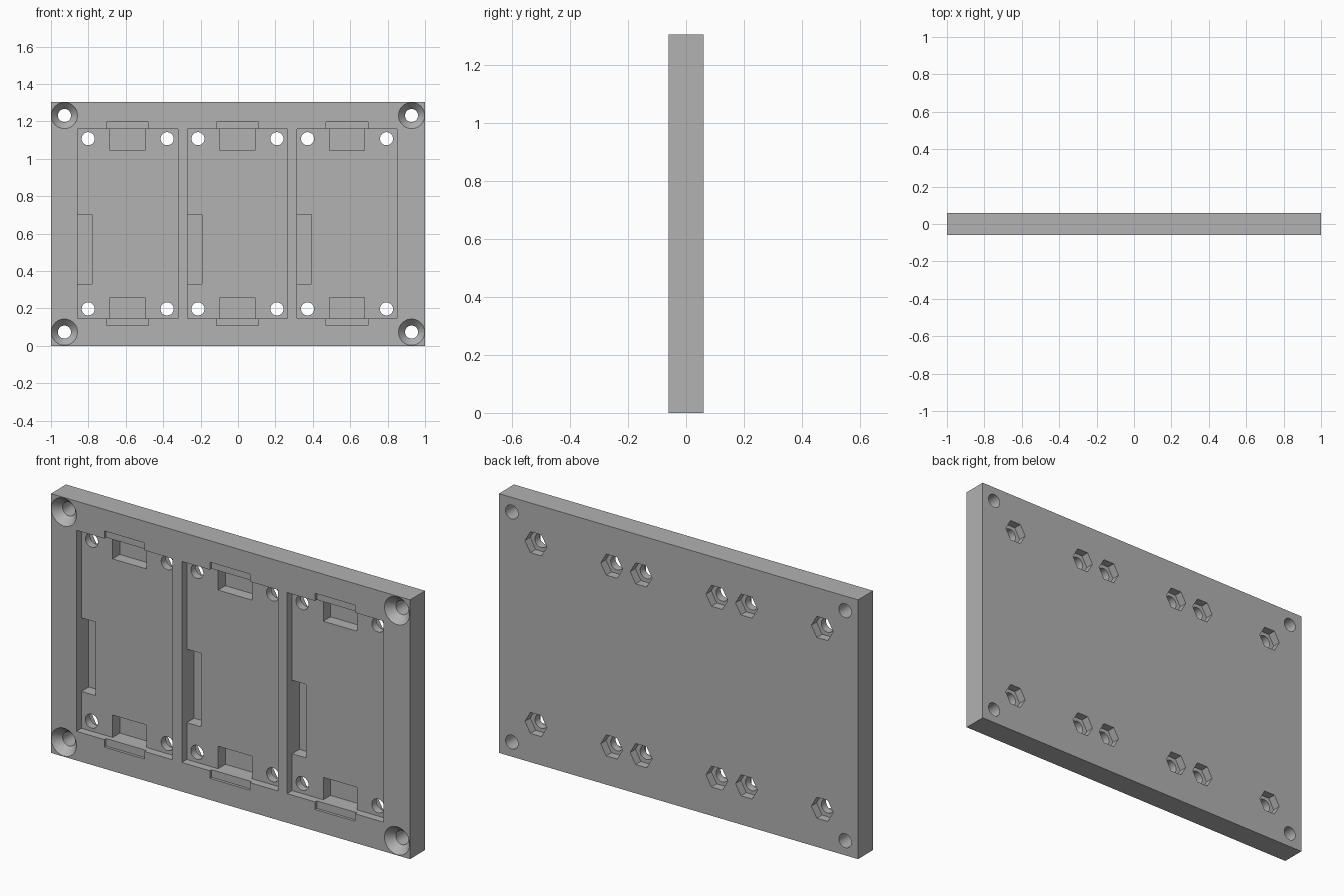
import bpy
import bmesh
from math import pi
from mathutils import Matrix, Vector

if "Cube" in bpy.data.objects:
    bpy.data.objects.remove(bpy.data.objects["Cube"], do_unlink=True)

HEIGHT = 1.305
FRONT, BACK = -0.06, 0.06
MID_Z = HEIGHT / 2

grey = bpy.data.materials.new("plain grey")
grey.use_nodes = True
colour = (0.445, 0.445, 0.445, 1)
grey.diffuse_color = colour
grey.node_tree.nodes["Principled BSDF"].inputs["Base Color"].default_value = colour


def make_object(name, bm):
    bmesh.ops.recalc_face_normals(bm, faces=bm.faces)
    mesh = bpy.data.meshes.new(name)
    bm.to_mesh(mesh)
    bm.free()
    mesh.materials.append(grey)
    obj = bpy.data.objects.new(name, mesh)
    bpy.context.collection.objects.link(obj)
    return obj


def box(name, x0, x1, y0, y1, z0, z1):
    bm = bmesh.new()
    low, high = Vector((x0, y0, z0)), Vector((x1, y1, z1))
    matrix = Matrix.Translation((low + high) / 2) @ Matrix.Diagonal((*(high - low), 1))
    bmesh.ops.create_cube(bm, size=1, matrix=matrix)
    return make_object(name, bm)


def tube(name, x, z, y0, y1, front_radius, back_radius, sides=32):
    """Cylinder, cone or prism lying along y."""
    bm = bmesh.new()
    matrix = (Matrix.Translation((x, (y0 + y1) / 2, z))
              @ Matrix.Rotation(pi / 2, 4, "X") @ Matrix.Rotation(pi / 6, 4, "Z"))
    bmesh.ops.create_cone(bm, cap_ends=True, segments=sides, radius1=back_radius,
                          radius2=front_radius, depth=y1 - y0, matrix=matrix)
    return make_object(name, bm)


plate = box("mounting_plate", -1, 1, FRONT, BACK, 0, HEIGHT)


def cut(cutter):
    cutter.hide_render = True
    mod = plate.modifiers.new("cut", "BOOLEAN")
    mod.operation = "DIFFERENCE"
    mod.solver = "EXACT"
    mod.object = cutter
    bpy.context.view_layer.objects.active = plate
    bpy.ops.object.modifier_apply(modifier=mod.name)
    bpy.data.objects.remove(cutter, do_unlink=True)


OUT = FRONT - 0.03      # cutters start in front of the plate
POCKET = FRONT + 0.04   # shallow pocket floor
DEEP = FRONT + 0.098    # connector recess floor
TAB = FRONT + 0.014     # shallow notch floor

for centre in (-0.59, -0.003, 0.583):
    left, right = centre - 0.268, centre + 0.268
    # Board pocket and the side slot
    cut(box("pocket", left, right, OUT, POCKET, MID_Z - 0.506, MID_Z + 0.506))
    cut(box("side_slot", left, left + 0.078, OUT, DEEP, 0.332, 0.702))
    for side in (-1, 1):
        # Connector recess and the wider notch beyond the pocket edge
        z_in, z_edge, z_out = (MID_Z + side * d for d in (0.393, 0.506, 0.544))
        cut(box("recess", centre - 0.094, centre + 0.094, OUT, DEEP,
                min(z_in, z_edge), max(z_in, z_edge)))
        z_in = MID_Z + side * 0.49
        cut(box("notch", centre - 0.112, centre + 0.112, OUT, TAB,
                min(z_in, z_out), max(z_in, z_out)))
        # Screw holes with hexagonal nut recesses at the back
        for dx in (-0.211, 0.211):
            x, z = centre + dx, MID_Z + side * 0.455
            cut(tube("screw_hole", x, z, OUT, BACK + 0.03, 0.035, 0.035))
            cut(tube("nut_recess", x, z, BACK - 0.042, BACK + 0.03, 0.061, 0.061, 6))

# Countersunk corner holes
for x in (-0.928, 0.928):
    for z in (MID_Z - 0.579, MID_Z + 0.579):
        cut(tube("corner_hole", x, z, OUT, BACK + 0.03, 0.035, 0.035))
        cut(tube("countersink", x, z, FRONT - 0.01, FRONT + 0.04, 0.079, 0.0352))

bpy.ops.object.select_all(action="DESELECT")
plate.select_set(True)
bpy.context.view_layer.objects.active = plate
bpy.ops.object.shade_smooth_by_angle(angle=pi / 7)
